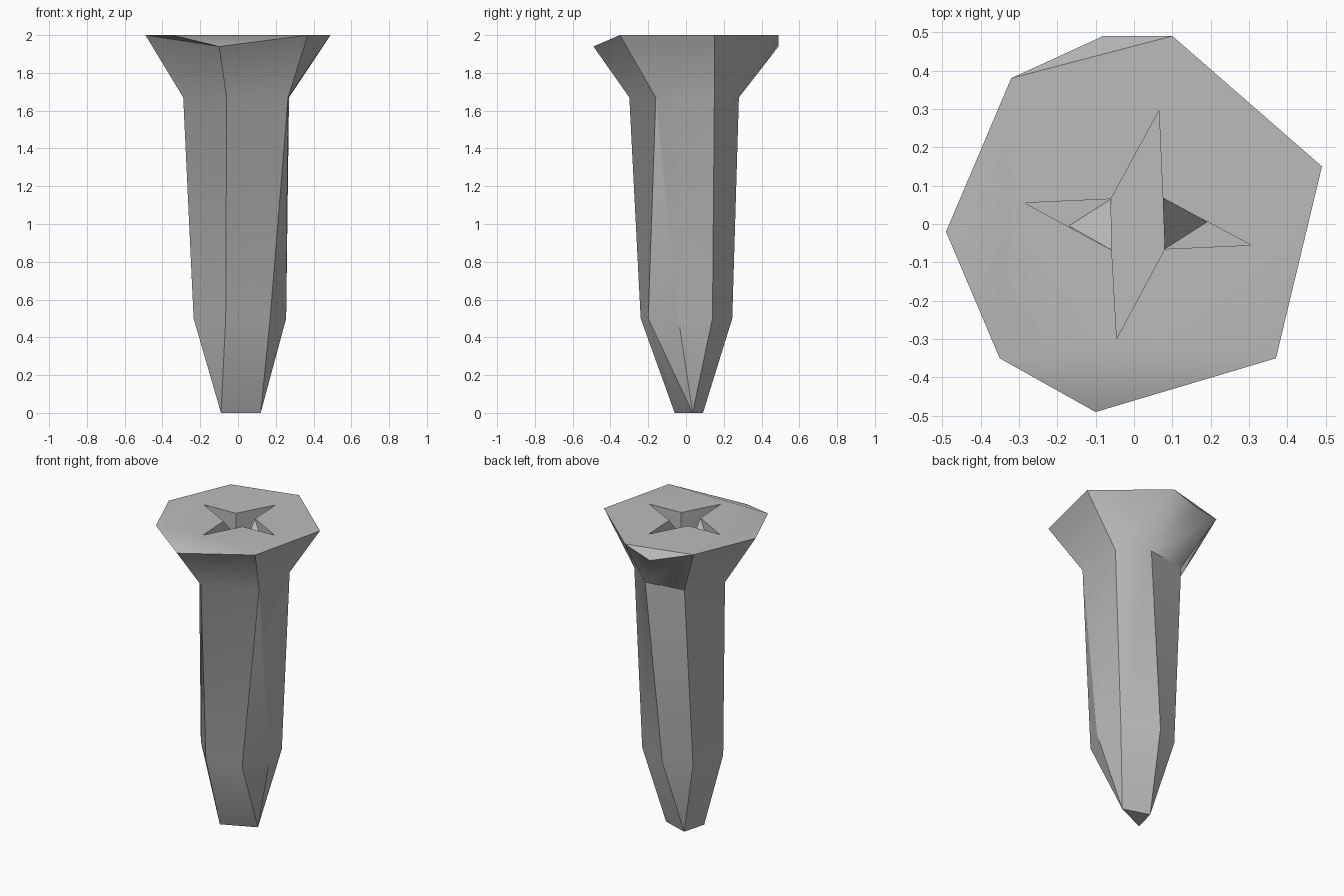
import bpy
import bmesh
from mathutils import Vector

cube = bpy.data.objects.get("Cube")
if cube:
    bpy.data.objects.remove(cube, do_unlink=True)

steel = bpy.data.materials.new("grey_steel")
steel.use_nodes = True
steel.diffuse_color = (0.5, 0.5, 0.5, 1)
steel.node_tree.nodes["Principled BSDF"].inputs["Base Color"].default_value = steel.diffuse_color

TOP, FLOOR = 2.0, 1.85


def make_object(name, bm):
    bmesh.ops.recalc_face_normals(bm, faces=bm.faces)
    mesh = bpy.data.meshes.new(name)
    bm.to_mesh(mesh)
    bm.free()
    mesh.materials.append(steel)
    obj = bpy.data.objects.new(name, mesh)
    bpy.context.collection.objects.link(obj)
    return obj


def ring(bm, points, z):
    return [bm.verts.new((x, y, z)) for x, y in points]


def stitch(bm, lower, upper, steps):
    """Join two rings: q = quad, u = triangle on the upper ring, d = on the lower."""
    i = j = 0
    for step in steps:
        a, b = lower[i % len(lower)], upper[j % len(upper)]
        i += step in "qd"
        j += step in "qu"
        c, d = upper[j % len(upper)], lower[i % len(lower)]
        bm.faces.new({"q": (a, d, c, b), "u": (a, c, b), "d": (a, d, b)}[step])


def activate(obj):
    bpy.ops.object.select_all(action="DESELECT")
    obj.select_set(True)
    bpy.context.view_layer.objects.active = obj


# Screw body: uneven hand-cut rings from the tip to the flared head
bm = bmesh.new()
tip = ring(bm, [(-.09, -.06), (.12, .035), (-.05, .09)], 0)
taper = ring(bm, [(-.065, -.24), (.17, -.2), (.255, -.04), (.22, .14),
                  (0, .245), (-.17, .17), (-.235, -.05)], 0.5)
neck = ring(bm, [(-.06, -.3), (.265, -.16), (.27, .15), (.1, .28),
                 (-.16, .245), (-.29, .01)], 1.67)
rim = ring(bm, [(-.1, -.49), (.37, -.35), (.49, .15), (.1, .49),
                (-.08, .49), (-.32, .38), (-.49, -.02), (-.35, -.35)], TOP)
front, right, _, back, chip, back_left, left, front_left = rim
front.co.z = chip.co.z = 1.94

bm.faces.new(tip)
stitch(bm, tip, taper, "quuququ")
stitch(bm, taper, neck, "qdqqqqq")
stitch(bm, neck, rim[:-1], "qqquqqq")

# Head top with two chipped corners
bm.faces.new((left, front_left, front))
bm.faces.new((front_left, front, right))
bm.faces.new((back, chip, back_left))
bm.faces.new([v for v in rim if v not in (front, chip)])
body = make_object("screw_body", bm)

# Four-pointed driver recess
inner = [(-.058, -.068), (.08, -.065), (.075, .068), (-.06, .065)]
points = [(-.045, -.298), (.305, -.055), (.065, .295), (-.285, .055)]
star = [p for pair in zip(points, inner[1:] + inner[:1]) for p in pair]
bm = bmesh.new()
low, high = ring(bm, star, FLOOR), ring(bm, star, TOP + 0.1)
bm.faces.new(low)
bm.faces.new(high)
stitch(bm, low, high, "q" * len(star))
cutter = make_object("recess_cutter", bm)
cutter.hide_render = True

activate(body)
cut = body.modifiers.new("recess", "BOOLEAN")
cut.operation, cut.solver, cut.object = "DIFFERENCE", "EXACT", cutter
bpy.ops.object.modifier_apply(modifier=cut.name)
bpy.data.objects.remove(cutter, do_unlink=True)
bpy.ops.object.shade_smooth_by_angle(angle=0.55)

# Sloping ramps at the mouths of the two side slots
for name, high_corner, low_corner, arm in (
        ("right_ramp", inner[2], inner[1], (.19, .005)),
        ("left_ramp", inner[0], inner[3], (-.17, -.005))):
    bm = bmesh.new()
    base = ring(bm, [high_corner, low_corner, arm], FLOOR)
    peak = bm.verts.new(Vector((*high_corner, TOP)))
    bm.faces.new(base)
    stitch(bm, base, [peak], "ddd")
    make_object(name, bm)
